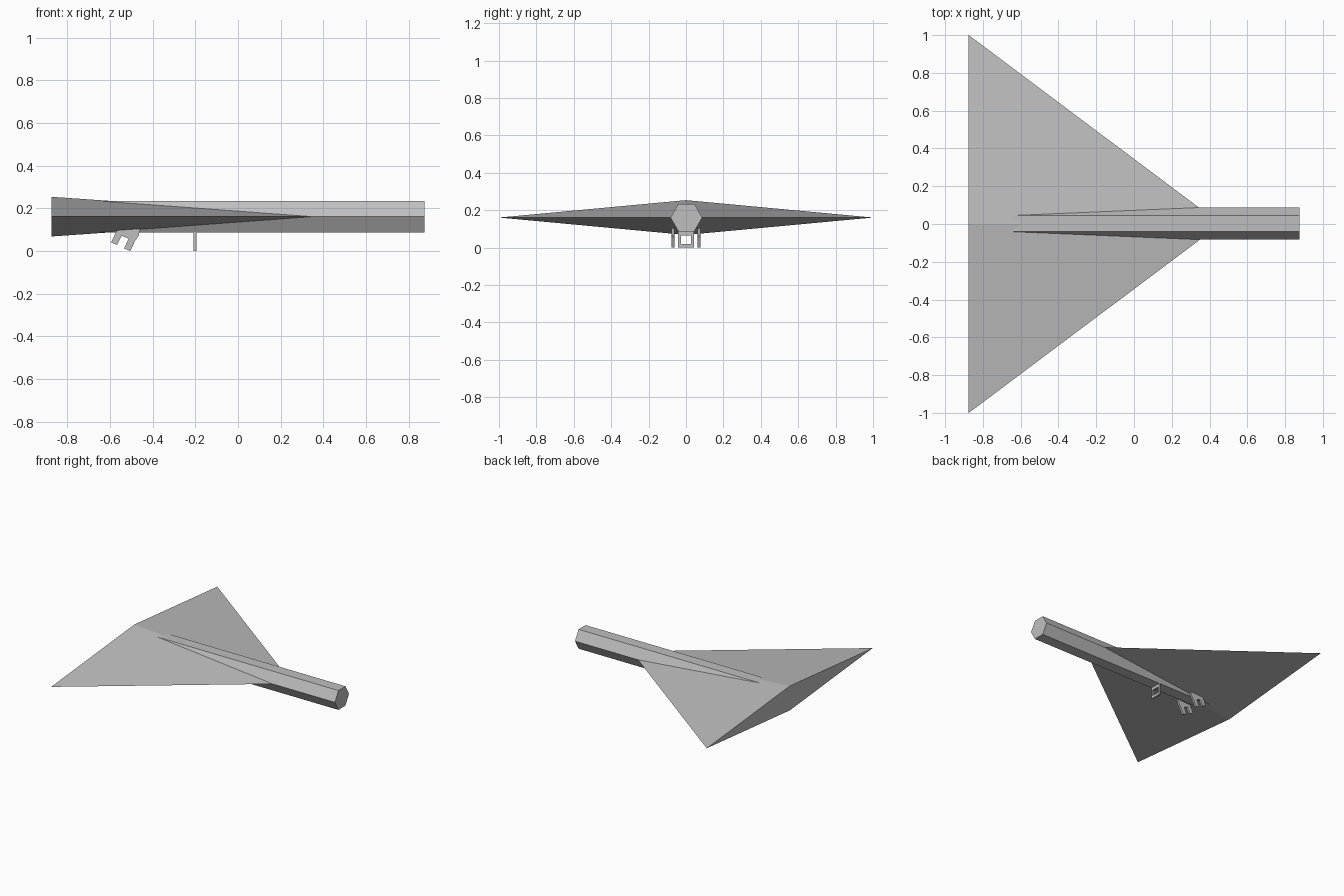
import bpy
import math

if "Cube" in bpy.data.objects:
    bpy.data.objects.remove(bpy.data.objects["Cube"])

grey = bpy.data.materials.new("plain grey")
grey.diffuse_color = (0.52, 0.52, 0.52, 1)
grey.use_nodes = True
grey.node_tree.nodes["Principled BSDF"].inputs["Base Color"].default_value = grey.diffuse_color

MID = 0.161          # height of the wing plane and body axis
TAIL, NOSE = -0.875, 0.875


def make(name, verts, faces):
    mesh = bpy.data.meshes.new(name)
    mesh.from_pydata(verts, [], faces)
    mesh.materials.append(grey)
    obj = bpy.data.objects.new(name, mesh)
    bpy.context.collection.objects.link(obj)
    return obj


def prism(name, ring_a, ring_b):
    """Closed solid between two matching outlines."""
    n = len(ring_a)
    sides = [(i, (i + 1) % n, n + (i + 1) % n, n + i) for i in range(n)]
    caps = [tuple(reversed(range(n))), tuple(range(n, 2 * n))]
    return make(name, ring_a + ring_b, sides + caps)


# Delta wing: diamond tail face tapering to a point inside the body
wing = [(TAIL, -1, MID), (TAIL, 0, MID + 0.093), (TAIL, 1, MID),
        (TAIL, 0, MID - 0.093), (0.46, 0, MID)]
make("delta_wing", wing,
     [(0, 1, 2, 3), (1, 0, 4), (2, 1, 4), (3, 2, 4), (0, 3, 4)])


# Six-sided body, its rear buried in the wing
def hexagon(x, r=0.085):
    return [(x, 0.002 + r * math.cos(i * math.pi / 3),
             MID + r * math.sin(i * math.pi / 3)) for i in range(6)]


prism("body", hexagon(TAIL + 0.01), hexagon(NOSE))

# Front gear: square hoop standing under the body
outer = [(-0.042, 0.0), (0.042, 0.0), (0.042, 0.095), (-0.042, 0.095)]
inner = [(-0.028, 0.02), (0.028, 0.02), (0.028, 0.065), (-0.028, 0.065)]
verts = [(x, y, z) for x in (-0.209, -0.195) for y, z in outer + inner]
faces = []
for i in range(4):
    j = (i + 1) % 4
    faces += [(i, 4 + i, 4 + j, j), (8 + i, 8 + j, 12 + j, 12 + i),
              (i, j, 8 + j, 8 + i), (4 + i, 12 + i, 12 + j, 4 + j)]
make("front_gear_hoop", verts, faces)

# Rear gear: pair of tilted forked plates
fork = [(-0.595, 0.040), (-0.567, 0.028), (-0.546, 0.072), (-0.513, 0.058),
        (-0.534, 0.012), (-0.505, 0.000), (-0.482, 0.048), (-0.466, 0.070),
        (-0.458, 0.110), (-0.545, 0.120), (-0.566, 0.102)]
for side, name in ((-1, "right"), (1, "left")):
    ys = sorted((side * 0.062, side * 0.077))
    prism("rear_gear_" + name,
          *[[(x, y, z) for x, z in reversed(fork)] for y in reversed(ys)])

# Consistent outward faces
import bmesh
for obj in bpy.context.collection.objects:
    bm = bmesh.new()
    bm.from_mesh(obj.data)
    bmesh.ops.recalc_face_normals(bm, faces=bm.faces)
    bm.to_mesh(obj.data)
    bm.free()
